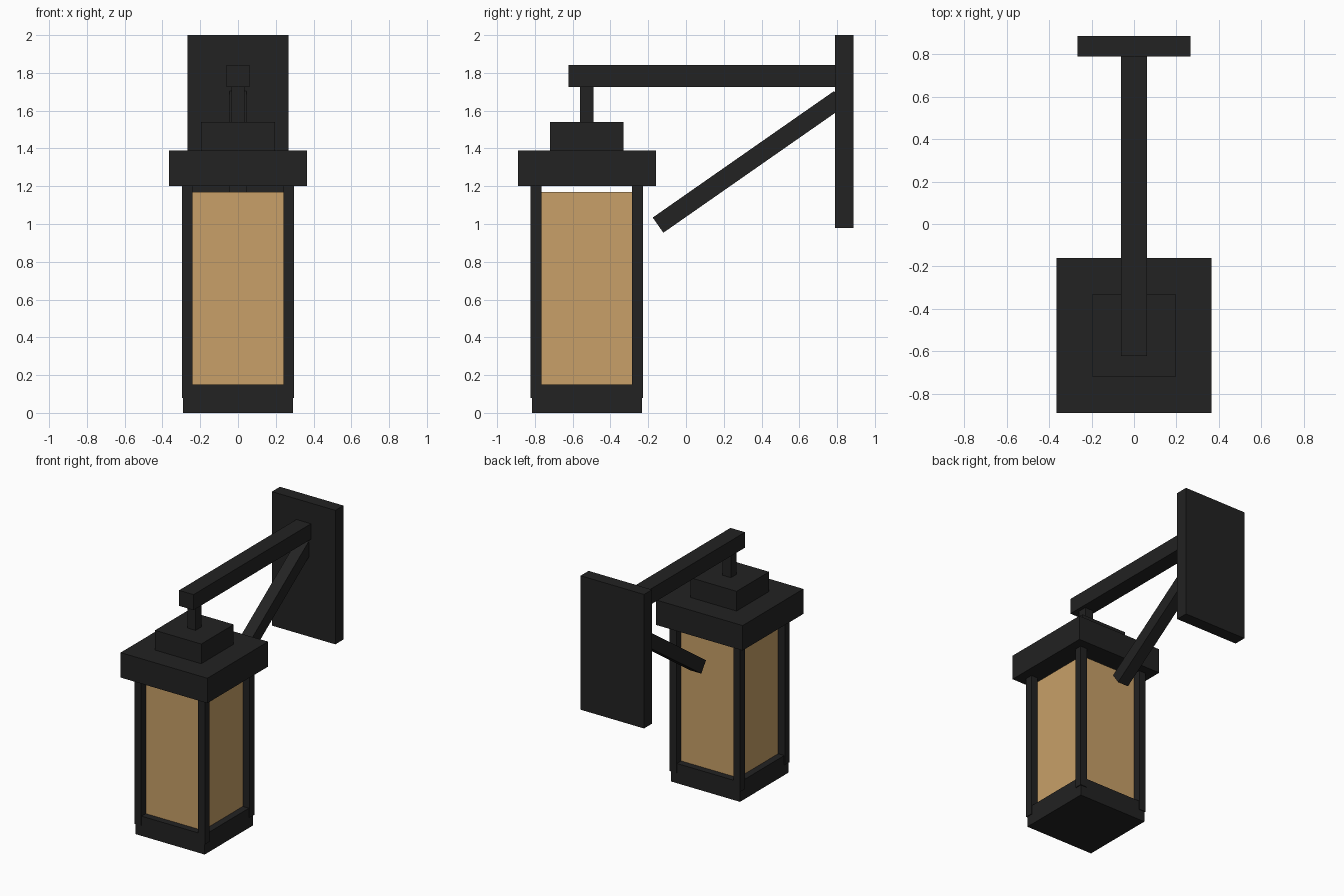
import bpy, math
from mathutils import Vector, Matrix

if "Cube" in bpy.data.objects:
    bpy.data.objects.remove(bpy.data.objects["Cube"])


def material(name, rgb):
    m = bpy.data.materials.new(name)
    m.diffuse_color = (*rgb, 1.0)
    m.use_nodes = True
    m.node_tree.nodes["Principled BSDF"].inputs["Base Color"].default_value = m.diffuse_color
    return m


BLACK = material("black_metal", (0.016, 0.016, 0.016))
AMBER = material("amber_glass", (0.578, 0.352, 0.138))
LY = -0.525  # lantern centre in y


def box(name, lo, hi, mat=BLACK):
    """Axis-aligned box between two corners."""
    lo, hi = Vector(lo), Vector(hi)
    bpy.ops.mesh.primitive_cube_add(size=1, location=(lo + hi) / 2)
    ob = bpy.context.object
    ob.name = name
    ob.data.transform(Matrix.Diagonal((*(hi - lo), 1.0)))
    ob.data.materials.append(mat)
    return ob


def lantern_box(name, half, z0, z1, mat=BLACK):
    """Square box centred on the lantern axis."""
    return box(name, (-half, LY - half, z0), (half, LY + half, z1), mat)


# Wall plate and horizontal arm
box("wall_plate", (-0.267, 0.79, 0.98), (0.267, 0.886, 2.0))
box("arm", (-0.061, -0.622, 1.725), (0.061, 0.80, 1.843))

# Diagonal brace, lower end free, upper end sunk into the wall plate
low, angle, length = Vector((0, -0.148, 0.994)), math.radians(34.9), 1.17
brace = box("brace", (-0.045, 0, -0.049), (0.045, length, 0.049))
brace.rotation_euler.x = angle
brace.location = low + Vector((0, math.cos(angle), math.sin(angle))) * length / 2

# Lantern body
lantern_box("hanger", 0.035, 1.53, 1.735)
lantern_box("cap_top", 0.195, 1.38, 1.54)
lantern_box("cap", 0.365, 1.20, 1.39)
lantern_box("glass", 0.24, 0.14, 1.17, AMBER)
lantern_box("base", 0.291, 0.0, 0.15)

# Corner posts
for sx, side in ((-1, "left"), (1, "right")):
    for sy, end in ((-1, "front"), (1, "back")):
        c = Vector((sx * 0.2685, LY + sy * 0.2685, 0))
        h = 0.0285
        box(f"post_{end}_{side}", (c.x - h, c.y - h, 0.08), (c.x + h, c.y + h, 1.21))
